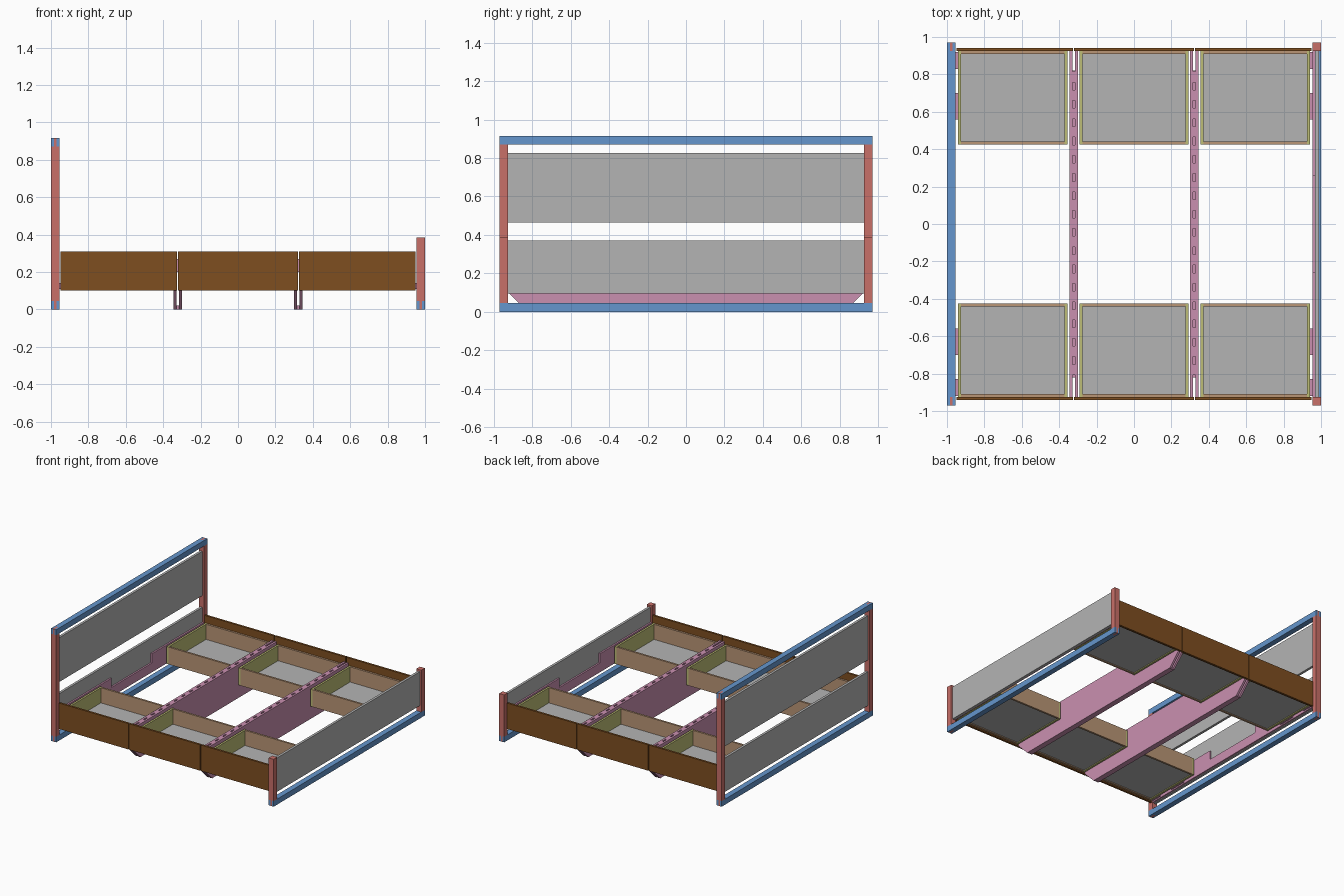
import bpy, bmesh

if "Cube" in bpy.data.objects:
    bpy.data.objects.remove(bpy.data.objects["Cube"])

# ---------- materials ----------
def lin(c):
    c /= 255
    return c / 12.92 if c <= 0.04045 else ((c + 0.055) / 1.055) ** 2.4

def mat(name, r, g, b):
    m = bpy.data.materials.new(name)
    m.diffuse_color = (lin(r), lin(g), lin(b), 1)
    m.use_nodes = True
    m.node_tree.nodes["Principled BSDF"].inputs["Base Color"].default_value = m.diffuse_color
    return m

BLUE = mat("blue rail", 101, 150, 205)
RED = mat("red post", 201, 112, 105)
GREY = mat("grey panel", 180, 180, 180)
PINK = mat("pink support", 202, 144, 176)
BROWN = mat("brown front", 126, 78, 32)
TAN = mat("tan board", 186, 150, 118)
OLIVE = mat("olive side", 190, 190, 118)

# ---------- helpers ----------
def finish(name, bm, material):
    bmesh.ops.recalc_face_normals(bm, faces=bm.faces)
    me = bpy.data.meshes.new(name)
    bm.to_mesh(me)
    bm.free()
    me.materials.append(material)
    ob = bpy.data.objects.new(name, me)
    bpy.context.collection.objects.link(ob)
    return ob

def boxes(name, material, *specs):
    """One object from boxes given as (x0, x1, y0, y1, z0, z1)."""
    bm = bmesh.new()
    for x0, x1, y0, y1, z0, z1 in specs:
        vs = bmesh.ops.create_cube(bm, size=1)["verts"]
        for v in vs:
            v.co.x = (x0 + x1) / 2 + v.co.x * (x1 - x0)
            v.co.y = (y0 + y1) / 2 + v.co.y * (y1 - y0)
            v.co.z = (z0 + z1) / 2 + v.co.z * (z1 - z0)
    return finish(name, bm, material)

def plate(name, material, x0, x1, profile):
    """Extrude a (y, z) profile from x0 to x1."""
    bm = bmesh.new()
    f = bm.faces.new([bm.verts.new((x0, y, z)) for y, z in profile])
    ext = bmesh.ops.extrude_face_region(bm, geom=[f])["geom"]
    for v in ext:
        if isinstance(v, bmesh.types.BMVert):
            v.co.x = x1
    return finish(name, bm, material)

T = 0.045            # frame timber thickness
Y0, Y1 = 0.925, 0.97  # post inner and outer y
TEN = 0.015          # cheek thickness of the corner joints

# ---------- head and foot frames ----------
def rail(name, xa, z):
    specs = [(xa, xa + T, -Y0, Y0, z, z + T)]
    for a, b in ((-Y1, -Y0), (Y0, Y1)):   # slotted rail ends
        specs += [(xa, xa + TEN, a, b, z, z + T),
                  (xa + T - TEN, xa + T, a, b, z, z + T)]
    boxes(name, BLUE, *specs)

def post(name, xa, ya, top, top_joint):
    z1 = top - T if top_joint else top
    boxes(name, RED, (xa, xa + T, ya, ya + T, T, z1),
          (xa + TEN, xa + T - TEN, ya, ya + T, 0, top))

for end, xa, top in (("head", -1, 0.915), ("foot", 1 - T, 0.385)):
    s = -1 if end == "head" else 1
    rail(end + "_bottom_rail", xa, 0)
    if end == "head":
        rail("head_top_rail", xa, top - T)
    for side, ya in (("front", -Y1), ("back", Y0)):
        post(f"{end}_{side}_post", xa, ya, top, end == "head")
    px = sorted((s * 0.968, s * 0.988))
    boxes(end + "_lower_panel", GREY, (*px, -Y0, Y0, 0.095, 0.37))
    if end == "head":
        boxes("head_upper_panel", GREY, (*px, -Y0, Y0, 0.465, 0.825))
    # stepped support board on the inner face, with drawer guide tabs
    plate(end + "_support_board", PINK, s * 0.955, s * 0.968,
          [(-Y0, 0.1), (Y0, 0.1), (Y0, 0.25), (0.26, 0.25), (0.26, 0.175),
           (-0.26, 0.175), (-0.26, 0.25), (-Y0, 0.25)])
    tx = sorted((s * 0.942, s * 0.955))
    tabs = [(*tx, *sorted((m * a, m * b)), 0.11, 0.14)
            for m in (-1, 1) for a, b in ((0.56, 0.70), (0.83, 0.92))]
    boxes(end + "_guide_tabs", PINK, *tabs)

# ---------- hollow cross beams with slat pockets ----------
TOP = 0.27
for name, xc in (("left", -0.3225), ("right", 0.3225)):
    prof = [(-0.825, 0), (0.825, 0), (Y0, 0.1), (Y0, TOP), (-Y0, TOP), (-Y0, 0.1)]
    plate(name + "_beam_outer", PINK, xc - 0.0225, xc - 0.006, prof)
    plate(name + "_beam_inner", PINK, xc + 0.006, xc + 0.0225, prof)
    boxes(name + "_beam_floor", PINK, (xc - 0.006, xc + 0.006, -0.82, 0.82, 0, 0.02))
    pitch = 0.0978
    blocks = [(xc - 0.006, xc + 0.006, -0.807 + i * pitch, -0.807 + i * pitch + 0.057,
               0.2, TOP) for i in range(17)]
    boxes(name + "_beam_blocks", PINK, *blocks)

# ---------- six drawers ----------
cols = (("left", -0.94, -0.355, -0.95, -0.3255),
        ("middle", -0.2925, 0.2925, -0.3195, 0.3195),
        ("right", 0.355, 0.94, 0.3255, 0.95))
W = 0.016
for row, m in (("front", -1), ("back", 1)):
    def span(a, b):
        return sorted((m * a, m * b))
    for col, x0, x1, f0, f1 in cols:
        n = f"{row}_{col}_drawer"
        boxes(n + "_face", BROWN, (f0, f1, *span(0.925, 0.942), 0.1, 0.31))
        boxes(n + "_sides", OLIVE, (x0, x0 + W, *span(0.425, 0.925), 0.11, 0.25),
              (x1 - W, x1, *span(0.425, 0.925), 0.11, 0.25))
        boxes(n + "_ends", TAN, (x0 + W, x1 - W, *span(0.425, 0.425 + W), 0.11, 0.25),
              (x0 + W, x1 - W, *span(0.925 - W, 0.925), 0.11, 0.25))
        boxes(n + "_bottom", GREY,
              (x0 + W, x1 - W, *span(0.425 + W, 0.925 - W), 0.117, 0.127))
